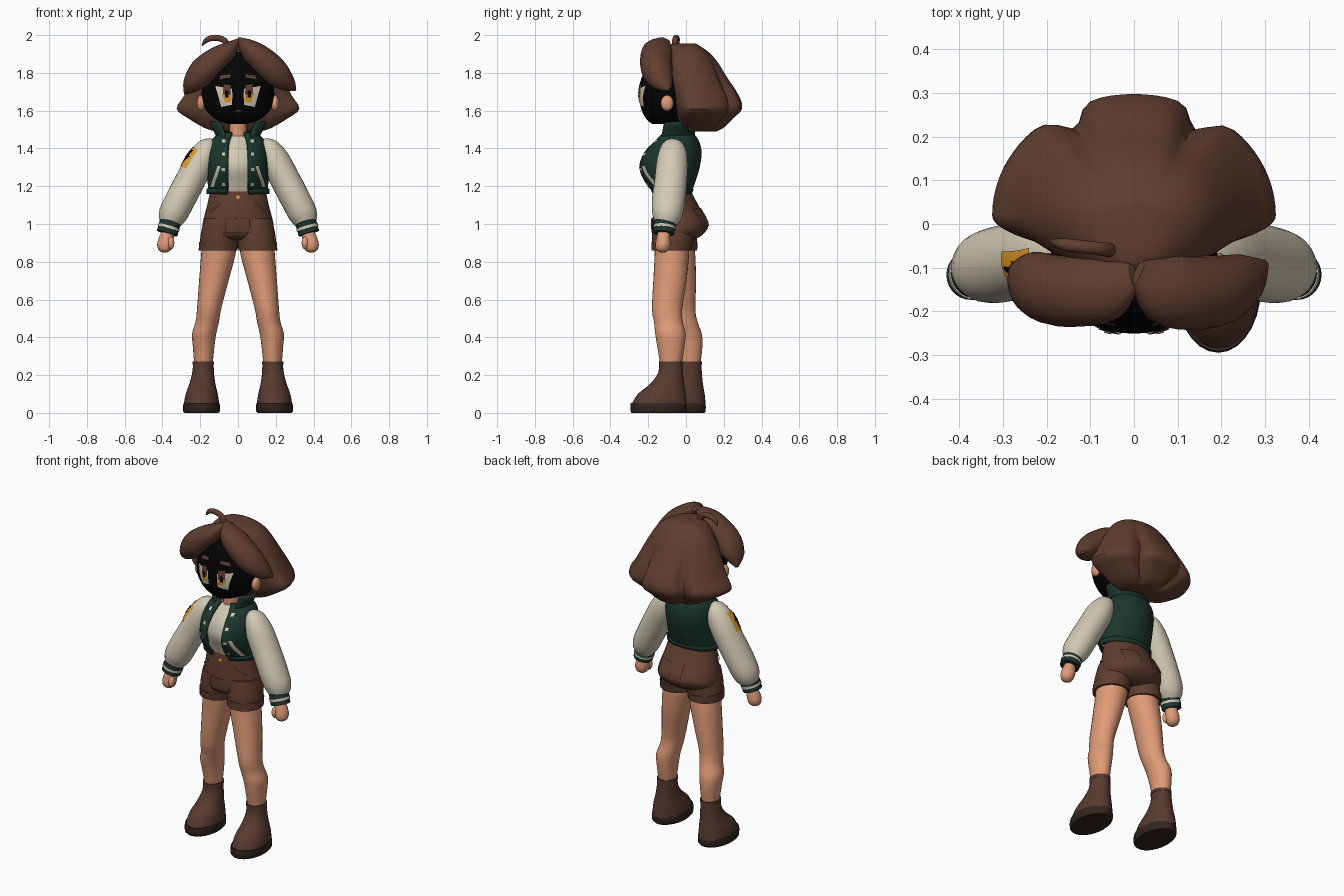
import bpy, bmesh, math
from mathutils import Vector
from mathutils.bvhtree import BVHTree

if "Cube" in bpy.data.objects:
    bpy.data.objects.remove(bpy.data.objects["Cube"])


def material(name, r, g, b):
    m = bpy.data.materials.new(name)
    m.use_nodes = True
    m.diffuse_color = (r, g, b, 1)
    bsdf = m.node_tree.nodes["Principled BSDF"]
    bsdf.inputs["Base Color"].default_value = (r, g, b, 1)
    bsdf.inputs["Roughness"].default_value = 0.9
    return m


BROWN = material("brown", .115, .047, .029)
BOOT = material("boot_brown", .095, .042, .029)
SOLE = material("dark_sole", .033, .019, .013)
SKIN = material("skin", .74, .325, .185)
CREAM = material("cream", .65, .59, .46)
GREEN = material("dark_green", .011, .036, .026)
GOLD = material("gold", .73, .32, .025)
BLACK = material("black", .001, .001, .001)

X, Y, Z = Vector((1, 0, 0)), Vector((0, 1, 0)), Vector((0, 0, 1))


def finish(name, bm, mat):
    me = bpy.data.meshes.new(name)
    bm.to_mesh(me)
    bm.free()
    me.materials.append(mat)
    ob = bpy.data.objects.new(name, me)
    bpy.context.collection.objects.link(ob)
    bpy.ops.object.select_all(action='DESELECT')
    ob.select_set(True)
    bpy.context.view_layer.objects.active = ob
    bpy.ops.object.shade_smooth_by_angle(angle=math.radians(45))
    return ob


def loft(name, rings, mat, closed=True):
    bm = bmesh.new()
    vs = [[bm.verts.new(p) for p in ring] for ring in rings]
    n = len(vs[0])
    for a, b in zip(vs, vs[1:]):
        for i in range(n if closed else n - 1):
            j = (i + 1) % n
            bm.faces.new((a[i], a[j], b[j], b[i]))
    if closed:
        bm.faces.new(vs[0])
        bm.faces.new(vs[-1])
    bmesh.ops.recalc_face_normals(bm, faces=bm.faces)
    return finish(name, bm, mat)


def spline(rows, k):
    """Catmull-Rom curve through the rows."""
    rows = [rows[0]] + list(rows) + [rows[-1]]
    out = []
    for p, q, r, s in zip(rows, rows[1:], rows[2:], rows[3:]):
        for i in range(k):
            t = i / k
            out.append([b + .5 * t * (c - a + t * (2*a - 5*b + 4*c - d + t * (3*(b - c) + d - a)))
                        for a, b, c, d in zip(p, q, r, s)])
    return out + [list(rows[-1])]


def tube(name, rows, mat, flat=False, n=20, k=3):
    """Rows are x, y, z, width radius, depth radius."""
    rows = spline(rows, k)
    pts = [Vector(r[:3]) for r in rows]
    rings = []
    for i, r in enumerate(rows):
        t = -Z if flat else (pts[min(i + 1, len(pts) - 1)] - pts[max(i - 1, 0)]).normalized()
        u = t.cross(Y).normalized()
        v = u.cross(t)
        angles = [math.tau * j / n for j in range(n)]
        rings.append([pts[i] + u * r[3] * math.cos(a) + v * r[4] * math.sin(a) for a in angles])
    return loft(name, rings, mat)


def shell(name, rows, mat, gap=0, cy=None, shape=None, n=40, k=3):
    """Rows are z, half width, front y, back y; gap opens the front, in degrees."""
    rings = []
    for z, rx, yf, yb in spline(rows, k):
        c = (yf + yb) / 2 if cy is None else cy
        ring = []
        for i in range(n):
            a = math.radians(-90 + gap + (360 - 2 * gap) * i / (n - 1 if gap else n))
            m = shape(math.degrees(a), z) if shape else 1
            s = math.sin(a)
            ring.append((rx * m * math.cos(a), c + m * s * (yb - c if s > 0 else c - yf), z))
        rings.append(ring)
    ob = loft(name, rings, mat, closed=not gap)
    if gap:
        mod = ob.modifiers.new("thickness", 'SOLIDIFY')
        mod.thickness, mod.offset = .016, 0
    return ob


def decal(name, target, quad, mat, d=Y, up=Z, origin=Vector(), off=.005, n=6):
    """Lay a four-cornered plate on the target, projected along d."""
    me = target.data
    tree = BVHTree.FromPolygons([v.co for v in me.vertices], [p.vertices for p in me.polygons])
    d = d.normalized()
    right = d.cross(up).normalized()
    a, b, c, e = [Vector(q) for q in quad]
    bm = bmesh.new()
    grid = []
    for i in range(n + 1):
        for j in range(n + 1):
            p = a.lerp(b, i / n).lerp(e.lerp(c, i / n), j / n)
            start = origin + right * p.x + up * p.y - d
            hit, nor, _, _ = tree.ray_cast(start, d)
            if hit is None:
                hit, nor, _, _ = tree.find_nearest(start + d)
            if nor.dot(d) > 0:
                nor = -nor
            grid.append(bm.verts.new(hit + nor * off))
    for i in range(n):
        for j in range(n):
            q = i * (n + 1) + j
            bm.faces.new((grid[q], grid[q + n + 1], grid[q + n + 2], grid[q + 1]))
    return finish(name, bm, mat)


def box(x0, x1, z0, z1):
    return [(x0, z0), (x1, z0), (x1, z1), (x0, z1)]


def flip(quad, s):
    return [(x * s, z) for x, z in quad]


def ball(name, loc, scale, mat):
    bm = bmesh.new()
    bmesh.ops.create_uvsphere(bm, u_segments=16, v_segments=10, radius=1)
    bmesh.ops.scale(bm, vec=scale, verts=bm.verts)
    bmesh.ops.translate(bm, vec=loc, verts=bm.verts)
    return finish(name, bm, mat)


# Head and neck
head = shell("head", [(1.53, .05, -.18, -.06), (1.55, .11, -.205, -.02), (1.59, .16, -.23, .03),
                      (1.65, .19, -.246, .06), (1.72, .19, -.25, .08), (1.80, .175, -.225, .07),
                      (1.86, .14, -.19, .04), (1.91, .07, -.14, 0)], BLACK)
tube("neck", [(0, -.06, 1.42, .05, .05), (0, -.07, 1.56, .042, .042)], SKIN, flat=True)
decal("mouth", head, box(-.012, .012, 1.597, 1.604), BROWN)


# Hair: back mass with scalloped lobes, two swept bangs, one stray strand
def scallop(a, z):
    fade = max(0, min(1, (1.93 - z) / .25))
    return 1 - .17 * fade * sum(math.exp(-((a - c) / 7) ** 2) for c in (59, 120))


shell("hair_back", [(1.955, .03, -.06, .05), (1.945, .09, -.1, .07), (1.91, .15, -.12, .12),
                    (1.86, .19, -.13, .165), (1.78, .235, -.12, .215), (1.68, .285, -.08, .28),
                    (1.61, .325, -.06, .297), (1.56, .265, -.05, .25), (1.51, .18, -.02, .2),
                    (1.49, .12, 0, .16)], BROWN, cy=.02, shape=scallop, n=80)
tube("right_bang", [(0, -.12, 1.97, .012, .03), (-.055, -.145, 1.915, .05, .075),
                    (-.125, -.155, 1.86, .07, .08), (-.19, -.15, 1.8, .075, .08),
                    (-.245, -.125, 1.74, .05, .065), (-.28, -.1, 1.69, .008, .01)], BROWN)
tube("left_bang", [(.01, -.11, 1.975, .012, .03), (.06, -.145, 1.925, .055, .08),
                   (.13, -.158, 1.865, .073, .085), (.2, -.15, 1.8, .073, .08),
                   (.262, -.12, 1.745, .045, .055), (.302, -.09, 1.71, .008, .01)], BROWN)
tube("stray_strand", [(-.05, -.06, 1.92, .018, .018), (-.07, -.058, 1.97, .016, .016),
                      (-.12, -.052, 1.986, .016, .016), (-.165, -.046, 1.975, .014, .014),
                      (-.19, -.04, 1.945, .004, .004)], BROWN, n=10)

# Shirt, varsity jacket and collar
shirt = shell("shirt", [(1.14, .13, -.15, .01), (1.22, .13, -.18, .02), (1.3, .13, -.21, .04),
                        (1.38, .12, -.19, .04), (1.44, .09, -.14, .02), (1.465, .055, -.12, 0)], CREAM)
jacket = shell("jacket", [(1.18, .15, -.18, .025), (1.22, .153, -.215, .04), (1.3, .155, -.25, .065),
                          (1.38, .153, -.22, .075), (1.44, .135, -.16, .06), (1.48, .09, -.12, .03)],
               GREEN, gap=20)
shell("jacket_hem", [(1.16, .16, -.175, .022), (1.188, .16, -.187, .034)], GREEN, gap=20, k=1)
shell("jacket_collar", [(1.44, .09, -.15, .035), (1.48, .115, -.14, .04), (1.54, .145, -.125, .03)],
      GREEN, gap=38)

# Shorts: hips, waist button and fly
hips = shell("shorts_hips", [(1.185, .145, -.16, .02), (1.1, .163, -.172, .065), (1.0, .188, -.177, .118),
                             (.95, .185, -.172, .095), (.925, .15, -.15, .06), (.915, .1, -.12, .03)], BROWN)
decal("waist_button", hips, [(-.015, 1.14), (0, 1.125), (.015, 1.14), (0, 1.155)], GOLD, off=.009)
decal("shorts_fly", hips, box(-.065, .06, .955, 1.03), BROWN, off=.008)

for s, side in ((1, "left_"), (-1, "right_")):
    # The right leg stands further back, more so towards the foot
    def back(z):
        return 0 if s > 0 else .03 + .07 * min(1, (.86 - z) / .55)

    def leg_part(name, rows, mat, k=3):
        return tube(side + name, [(s * x, y + back(z), z, rx, ry) for x, y, z, rx, ry in rows],
                    mat, flat=True, n=28, k=k)

    # Eyes, brows and ears
    def eye(name, quad, mat, off):
        decal(side + name, head, flip(quad, s), mat, off=off)

    eye("eye_white", [(-.088, 1.62), (-.03, 1.632), (-.03, 1.715), (-.118, 1.73)], CREAM, .003)
    eye("iris_top", [(-.08, 1.68), (-.035, 1.68), (-.04, 1.735), (-.075, 1.738)], BROWN, .005)
    eye("iris_bottom", [(-.068, 1.648), (-.035, 1.648), (-.032, 1.685), (-.083, 1.685)], GOLD, .006)
    eye("pupil", box(-.066, -.05, 1.67, 1.705), BLACK, .008)
    eye("brow", [(-.098, 1.765), (-.04, 1.775), (-.04, 1.79), (-.09, 1.785)], BROWN, .004)
    ball(side + "ear", (s * .195, -.1, 1.64), (.022, .034, .042), SKIN)

    # Sleeve, striped cuff and hand
    sleeve = tube(side + "sleeve", [(s * x, y, z, r, q) for x, y, z, r, q in (
        (.135, -.065, 1.445, .012, .02), (.155, -.068, 1.415, .052, .06), (.195, -.072, 1.34, .076, .082),
        (.25, -.08, 1.235, .079, .086), (.305, -.092, 1.13, .079, .088), (.345, -.1, 1.05, .076, .08),
        (.36, -.11, 1.005, .058, .06))], CREAM, n=28)
    for name, t0, t1, r, mat in (("cuff", 0, 1, .056, GREEN), ("cuff_stripe", .4, .62, .059, CREAM)):
        ends = [(s * (.358 + .018 * t), -.112 - .006 * t, 1.012 - .062 * t, r, r) for t in (t0, t1)]
        tube(side + name, ends, mat, k=1, n=28)
    tube(side + "hand", [(s * x, y, z, r, q) for x, y, z, r, q in (
        (.37, -.117, .97, .03, .03), (.38, -.12, .925, .04, .036), (.386, -.122, .89, .042, .04),
        (.388, -.124, .862, .032, .032), (.388, -.124, .848, .01, .01))], SKIN, flat=True)
    ball(side + "thumb", (s * .355, -.145, .9), (.018, .02, .034), SKIN)

    # Jacket buttons and slanted pocket trim
    for z in (1.215, 1.29, 1.365, 1.43):
        decal(side + "jacket_button", jacket, box(s * .072 - .008, s * .072 + .008, z - .008, z + .008),
              CREAM, off=.012, n=2)
    decal(side + "pocket_trim", jacket, flip([(.122, 1.2), (.138, 1.2), (.102, 1.305), (.086, 1.305)], s),
          CREAM, off=.012)

    # Shorts leg with turned-up hem, front and back pockets
    leg_part("shorts_leg", [(.09, -.06, 1.03, .09, .105), (.098, -.07, .94, .1, .11),
                            (.104, -.076, .865, .1, .103)], BROWN)
    leg_part("shorts_hem", [(.103, -.073, .905, .104, .11), (.105, -.077, .86, .103, .106)], BROWN, k=1)
    decal(side + "back_pocket", hips, box(s * .085 - .045, s * .085 + .045, .99, 1.08),
          BROWN, d=-Y, off=.008)
    decal(side + "front_pocket", hips, flip([(.09, 1.1), (.14, 1.06), (.14, 1.075), (.09, 1.115)], s),
          BROWN, off=.008)

    # Leg, boot and sole
    leg_part("leg", [(.102, -.076, .9, .09, .09), (.104, -.075, .84, .091, .091),
                     (.128, -.085, .7, .078, .088), (.153, -.1, .55, .064, .08),
                     (.163, -.093, .48, .062, .076), (.179, -.083, .42, .064, .08),
                     (.182, -.08, .35, .057, .072), (.183, -.08, .25, .048, .055)], SKIN)
    leg_part("boot", [(.183, -.08, .27, .054, .062), (.185, -.082, .21, .058, .066),
                      (.189, -.102, .15, .07, .092), (.192, -.128, .1, .085, .127),
                      (.193, -.142, .045, .094, .146)], BOOT)
    leg_part("boot_cuff", [(.183, -.08, .272, .057, .064), (.183, -.08, .255, .057, .064)], BOOT, k=1)
    leg_part("sole", [(.193, -.145, .052, .095, .147), (.193, -.145, .035, .098, .15),
                      (.193, -.145, .008, .097, .149), (.193, -.145, 0, .09, .142)], SOLE, k=1)

    # Gold badge with a black bolt on the right sleeve
    if s < 0:
        frame = dict(d=Vector((.8, .5, -.38)), up=Vector((.43, 0, .9)).normalized(),
                     origin=Vector((-.264, -.105, 1.353)))
        decal("sleeve_badge", sleeve, box(-.042, .042, -.058, .058), GOLD, off=.004, **frame)
        decal("bolt_top", sleeve, [(-.024, -.006), (.014, -.006), (.022, .044), (.002, .044)],
              BLACK, off=.007, **frame)
        decal("bolt_bottom", sleeve, [(-.014, -.046), (-.006, -.046), (.028, .009), (-.01, .009)],
              BLACK, off=.007, **frame)
